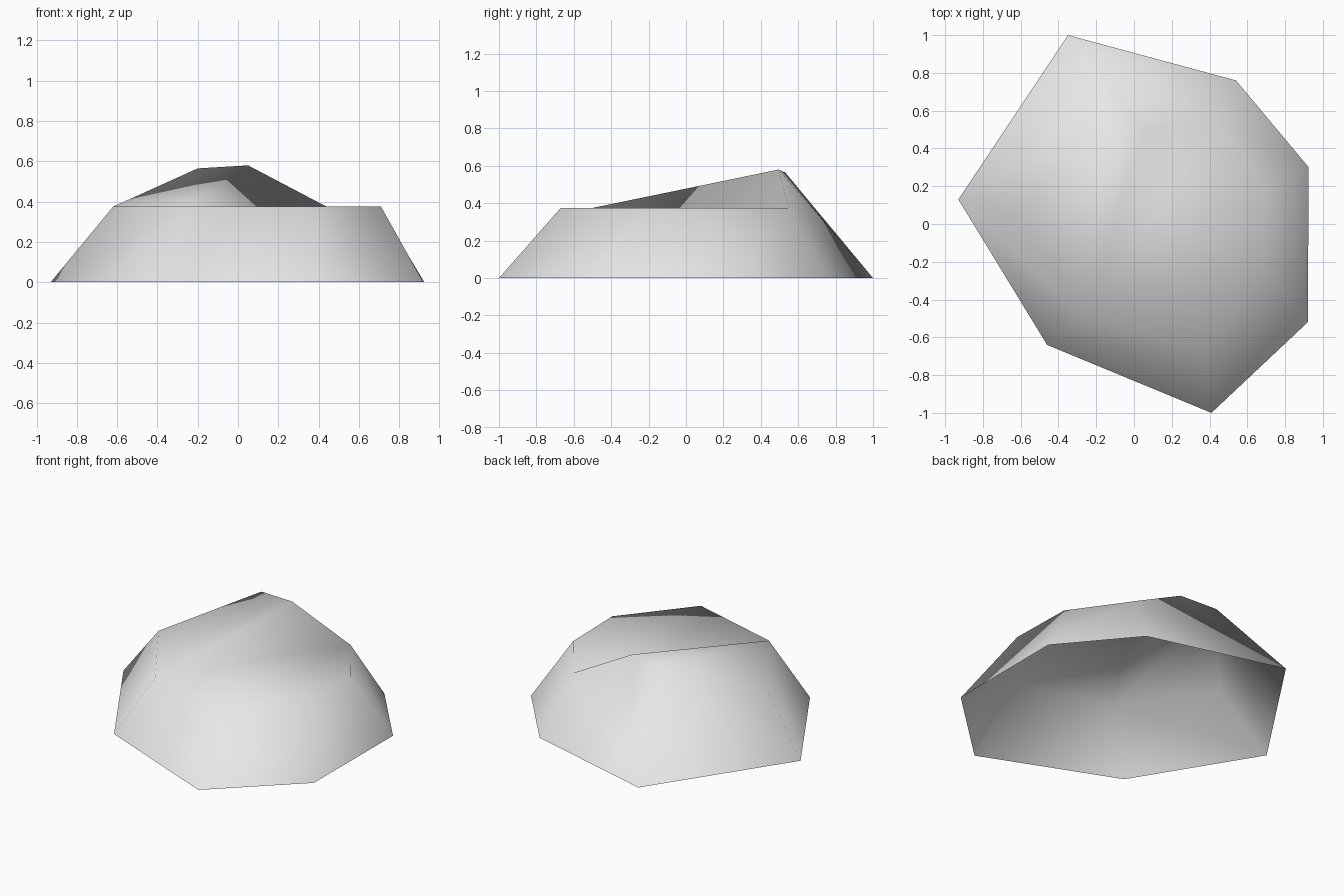
import bpy
import bmesh

cube = bpy.data.objects.get("Cube")
if cube:
    bpy.data.objects.remove(cube, do_unlink=True)

# Stone material
stone = bpy.data.materials.new("stone_grey")
stone.use_nodes = True
grey = (0.8, 0.8, 0.8, 1)
stone.diffuse_color = grey
stone.node_tree.nodes["Principled BSDF"].inputs["Base Color"].default_value = grey

# Ground outline and upper rim, counter-clockwise from the right-hand corner
LEDGE = 0.375
outline = [(-0.93, 0.13), (-0.46, -0.64), (0.41, -1.0), (0.92, -0.52),
           (0.925, 0.3), (0.54, 0.76), (-0.35, 1.0)]
rim_outline = [(-0.62, 0.055), (-0.257, -0.5), (0.36, -0.67),
               (0.71, -0.243), (0.70, 0.18), (0.44, 0.55)]

bm = bmesh.new()
base = [bm.verts.new((x, y, 0)) for x, y in outline]
rim = [bm.verts.new((x, y, LEDGE)) for x, y in rim_outline]
shoulder = bm.verts.new((-0.2, 0.53, 0.565))
peak = bm.verts.new((0.05, 0.495, 0.58))

# Sloping walls around the front and sides
for i in range(len(rim) - 1):
    bm.faces.new((base[i], base[i + 1], rim[i + 1], rim[i]))

# Taller back wall rising to the peak
side, front, back = rim[0], rim[1], rim[-1]
base_side, base_corner, base_back = base[0], base[-2], base[-1]
for tri in [(base_corner, base_back, back), (base_back, peak, back),
            (base_back, shoulder, peak), (base_back, base_side, shoulder),
            (base_side, side, shoulder)]:
    bm.faces.new(tri)

# Flat ledge and the slopes from it to the peak; the underside stays open
bm.faces.new(rim[1:])
for tri in [(front, back, peak), (front, peak, shoulder), (front, shoulder, side)]:
    bm.faces.new(tri)

for face in bm.faces:
    face.smooth = True

mesh = bpy.data.meshes.new("rock")
bm.to_mesh(mesh)
bm.free()
mesh.materials.append(stone)
rock = bpy.data.objects.new("rock", mesh)
bpy.context.collection.objects.link(rock)
